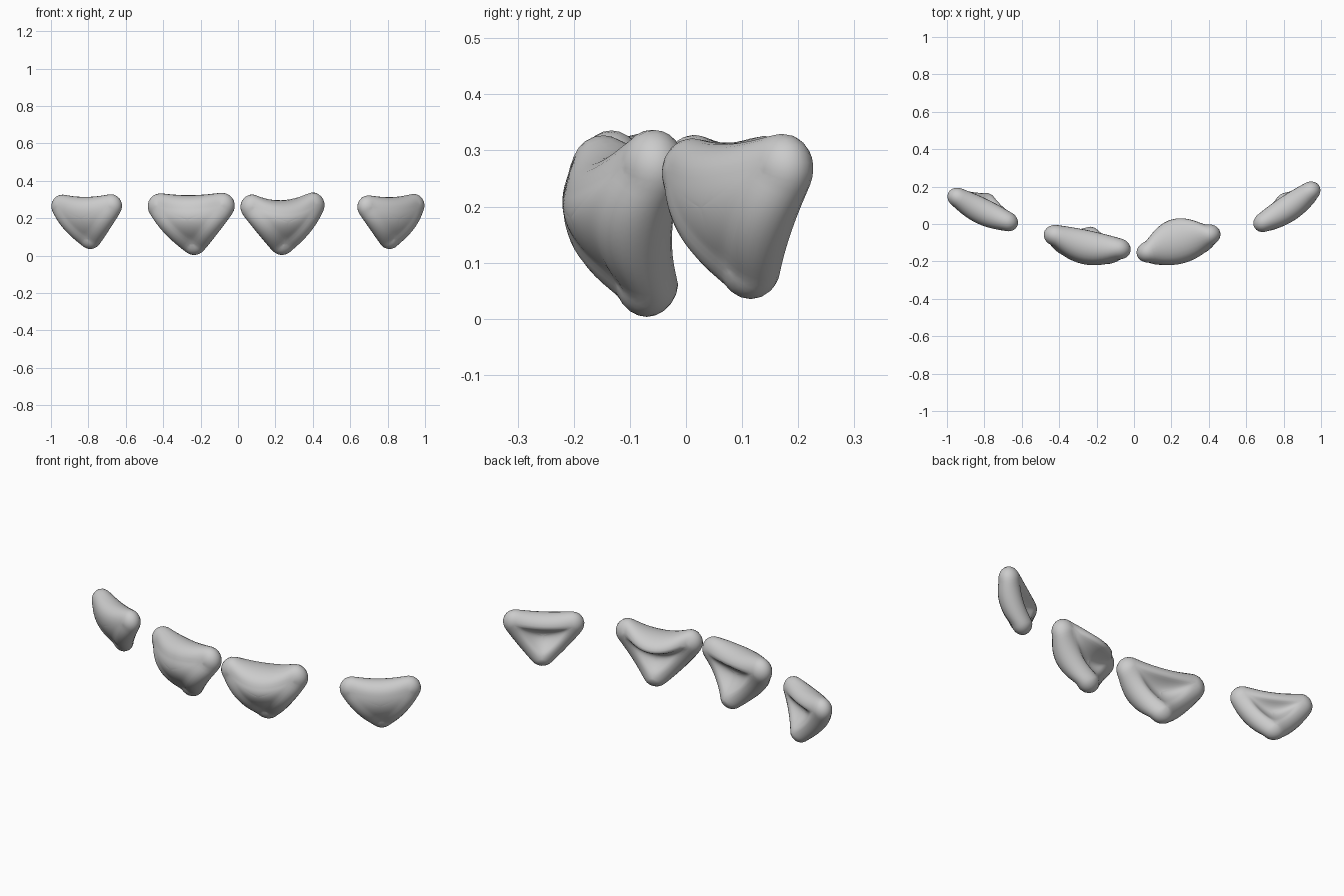
import bpy, bmesh, math
from mathutils import Vector

if "Cube" in bpy.data.objects:
    bpy.data.objects.remove(bpy.data.objects["Cube"])

ARC, EDGE, RIM, CAP = 8, 14, 6, 9


def outline(flat):
    """Walk a rounded triangle: (barycentric core point, outward 2D normal)."""
    normals = []
    for i in range(3):
        d = flat[(i + 1) % 3] - flat[i]
        normals.append(Vector((d.y, -d.x)).normalized())
    pts = []
    for i in range(3):
        a0 = math.atan2(normals[i - 1].y, normals[i - 1].x)
        a1 = math.atan2(normals[i].y, normals[i].x)
        sweep = (a1 - a0) % (2 * math.pi)
        for k in range(ARC):
            a = a0 + sweep * k / ARC
            b = [0, 0, 0]
            b[i] = 1
            pts.append((b, Vector((math.cos(a), math.sin(a)))))
        for k in range(EDGE):
            b = [0, 0, 0]
            b[i], b[(i + 1) % 3] = 1 - k / EDGE, k / EDGE
            pts.append((b, normals[i]))
    return pts, normals


def claw_pad(name, left, tip, right, r, t, dome, hollow, bow, lip, sag):
    """Pillow-edged triangular plate, domed in front and hollow behind."""
    corners = [Vector(left), Vector(tip), Vector(right)]
    u = Vector((right[0] - left[0], right[1] - left[1], 0)).normalized()
    fwd = Vector((u.y, -u.x, 0))
    flat = [Vector(((c - corners[0]).dot(u), c.z)) for c in corners]
    loop, normals = outline(flat)

    def place(b, nrm, phi, rho):
        b = [1 / 3 + (x - 1 / 3) * rho for x in b]
        p = sum((c * x for c, x in zip(corners, b)), Vector())
        push = nrm * r * math.cos(phi)
        # sides swell slightly outwards
        push += normals[0] * 0.03 * b[0] * b[1]
        push += normals[1] * 0.03 * b[1] * b[2]
        p += u * push.x + Vector((0, 0, push.y))
        side = math.sin(phi)
        front, back = (1 + side) / 2, (1 - side) / 2
        mid = 27 * b[0] * b[1] * b[2]
        top = 4 * b[0] * b[2]
        q = 1.5 * (1 - sum(x * x for x in b))
        off = t * side + bow * top + dome * q * (front + 0.4 * back)
        off += back * (hollow * mid - lip * top)
        p += fwd * off
        p.z -= sag * top
        return p

    # ring stations from front centre, round the rim, to back centre
    h = math.pi / 2
    stations = [(h, k / CAP) for k in range(1, CAP)]
    stations += [(h - math.pi * k / (2 * RIM), 1) for k in range(2 * RIM + 1)]
    stations += [(-h, k / CAP) for k in range(CAP - 1, 0, -1)]
    bm = bmesh.new()
    rings = [[bm.verts.new(place(b, n, phi, rho)) for b, n in loop]
             for phi, rho in stations]
    n = len(loop)
    for a, c in zip(rings, rings[1:]):
        for i in range(n):
            j = (i + 1) % n
            bm.faces.new((a[i], a[j], c[j], c[i]))
    for ring, phi in ((rings[0], h), (rings[-1], -h)):
        v = bm.verts.new(place((1, 0, 0), Vector((0, 0)), phi, 0))
        for i in range(n):
            bm.faces.new((v, ring[i], ring[(i + 1) % n]))
    bmesh.ops.remove_doubles(bm, verts=bm.verts, dist=0.0005)
    bmesh.ops.recalc_face_normals(bm, faces=bm.faces)
    for f in bm.faces:
        f.smooth = True
    me = bpy.data.meshes.new(name)
    bm.to_mesh(me)
    bm.free()
    ob = bpy.data.objects.new(name, me)
    bpy.context.collection.objects.link(ob)
    sm = ob.modifiers.new("soften", 'SMOOTH')
    sm.factor, sm.iterations = 0.5, 5
    return ob


# outer pads
claw_pad("outer_left_pad", (-0.938, 0.14, 0.264), (-0.79, 0.115, 0.098),
         (-0.68, 0.015, 0.266), 0.065, 0.053, 0.035, 0.04, 0.0, 0.02, 0.015)
claw_pad("outer_right_pad", (0.697, 0.012, 0.26), (0.81, 0.115, 0.098),
         (0.938, 0.172, 0.268), 0.065, 0.053, 0.035, 0.04, 0.0, 0.02, 0.015)
# inner pads
claw_pad("inner_left_pad", (-0.415, -0.062, 0.264), (-0.235, -0.07, 0.073),
         (-0.085, -0.132, 0.267), 0.072, 0.058, 0.07, 0.045, 0.0, 0.03, 0.013)
claw_pad("inner_right_pad", (0.081, -0.148, 0.26), (0.235, -0.07, 0.073),
         (0.395, -0.06, 0.27), 0.072, 0.058, 0.06, 0.05, 0.0, 0.1, 0.04)
